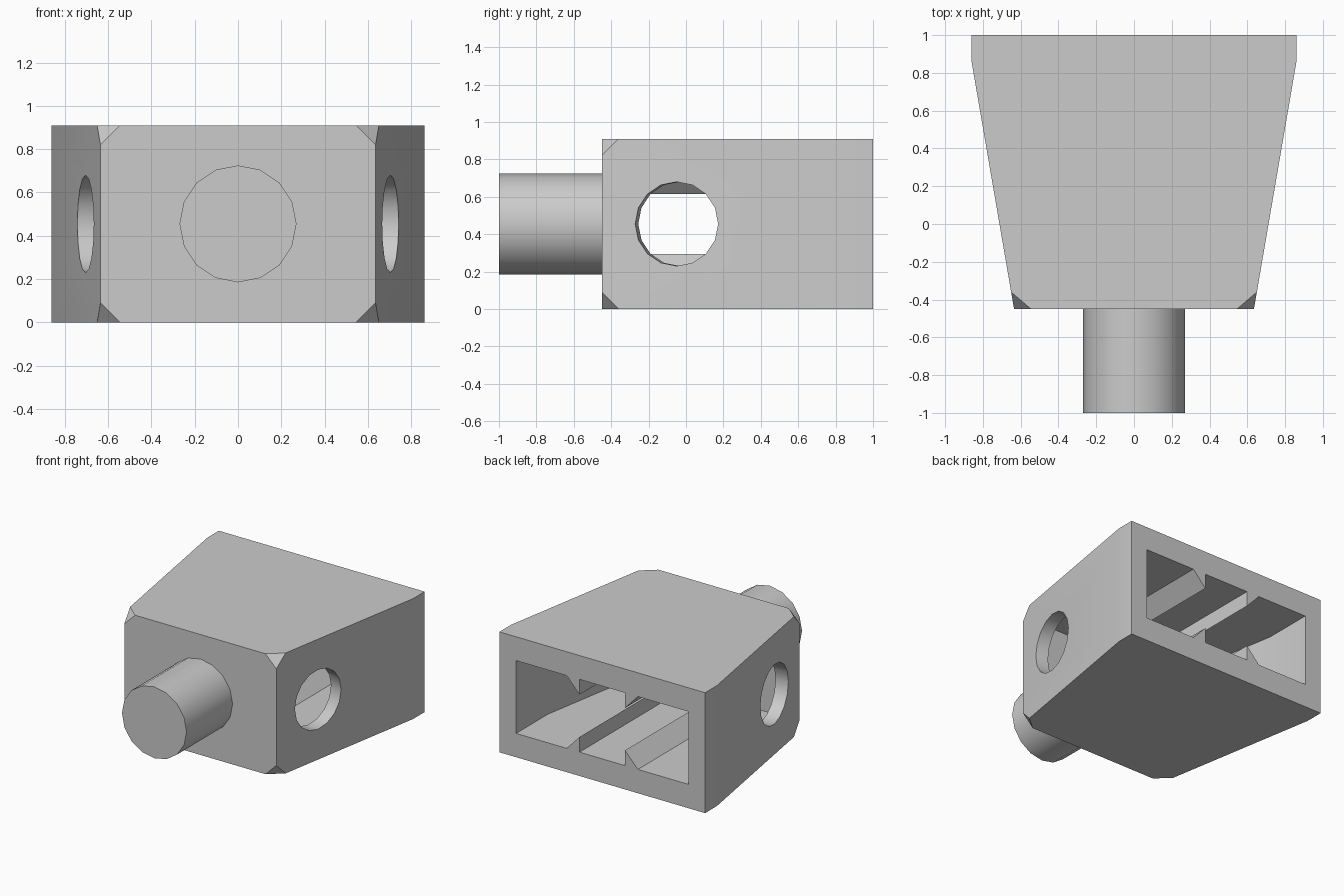
import bpy, bmesh, math
from mathutils import Vector, Matrix

cube = bpy.data.objects.get("Cube")
if cube:
    bpy.data.objects.remove(cube, do_unlink=True)

HEIGHT = 0.91
MID = HEIGHT / 2
BACK, FRONT, BEND = 1.0, -0.45, 0.86
WIDE, NARROW = 0.86, 0.635
TAPER = math.atan2(WIDE - NARROW, BEND - FRONT)
FLOOR, CEILING = 0.18, 0.73

grey = bpy.data.materials.new("plain grey")
grey.use_nodes = True
colour = (0.6, 0.6, 0.6, 1)
grey.diffuse_color = colour
grey.node_tree.nodes["Principled BSDF"].inputs["Base Color"].default_value = colour


def finish(bm, name):
    bmesh.ops.recalc_face_normals(bm, faces=bm.faces)
    mesh = bpy.data.meshes.new(name)
    bm.to_mesh(mesh)
    bm.free()
    mesh.materials.append(grey)
    obj = bpy.data.objects.new(name, mesh)
    bpy.context.collection.objects.link(obj)
    return obj


def prism(points, offset):
    bm = bmesh.new()
    face = bm.faces.new([bm.verts.new(p) for p in points])
    ext = bmesh.ops.extrude_face_region(bm, geom=[face])
    bmesh.ops.translate(bm, vec=offset,
                        verts=[v for v in ext["geom"] if isinstance(v, bmesh.types.BMVert)])
    # close the starting side if the extrusion removed it
    edges = [e for e in bm.edges if e.is_boundary]
    if edges:
        bmesh.ops.holes_fill(bm, edges=edges, sides=0)
    return bm


def cylinder(name, radius, start, end):
    bm = bmesh.new()
    axis = Vector(end) - Vector(start)
    # a corner of the sixteen-sided section points straight up
    z = axis.normalized()
    x = Vector((0, 0, 1))
    y = z.cross(x)
    turn = Matrix((x, y, z)).transposed().to_4x4()
    place = Matrix.Translation((Vector(start) + Vector(end)) / 2) @ turn
    bmesh.ops.create_cone(bm, cap_ends=True, segments=16, radius1=radius,
                          radius2=radius, depth=axis.length, matrix=place)
    return finish(bm, name)


def subtract(target, cutter):
    mod = target.modifiers.new("cut", "BOOLEAN")
    mod.operation = "DIFFERENCE"
    mod.solver = "EXACT"
    mod.object = cutter
    bpy.context.view_layer.objects.active = target
    bpy.ops.object.modifier_apply(modifier=mod.name)
    bpy.data.objects.remove(cutter, do_unlink=True)


def plan(half, z):
    right = [Vector((x, y, z)) for x, y in half]
    return right + [Vector((-p.x, p.y, z)) for p in reversed(right)]


# Tapered housing with its four front corners cut off
bm = prism(plan([(NARROW, FRONT), (WIDE, BEND), (WIDE, BACK)], 0), (0, 0, HEIGHT))
cut = 0.09
for sx in (-1, 1):
    for z, inward in ((0, 1), (HEIGHT, -1)):
        a = Vector((sx * (NARROW - cut), FRONT, z))
        b = Vector((sx * (NARROW + cut * math.tan(TAPER)), FRONT + cut, z))
        c = Vector((sx * NARROW, FRONT, z + inward * cut))
        normal = (b - a).cross(c - a).normalized()
        if normal.dot(Vector((sx * NARROW, FRONT, z)) - a) < 0:
            normal.negate()
        bmesh.ops.bisect_plane(bm, geom=bm.verts[:] + bm.edges[:] + bm.faces[:],
                               plane_co=a, plane_no=normal, clear_outer=True)
        bmesh.ops.holes_fill(bm, edges=[e for e in bm.edges if e.is_boundary], sides=0)
housing = finish(bm, "housing")

# Hollow open at the back, with four wedge rails left standing in it
inner, inner_bend, inner_front = 0.72, 0.62, -0.27
inner_narrow = inner - (inner_bend - inner_front) * math.tan(TAPER)
cavity = finish(prism(plan([(inner_narrow, inner_front), (inner, inner_bend),
                            (inner, BACK + 0.1)], FLOOR),
                      (0, 0, CEILING - FLOOR)), "cavity_cutter")
for sx in (-1, 1):
    for base, up in ((FLOOR, 1), (CEILING, -1)):
        low = base - up * 0.05
        section = [(0.19, low), (0.19, base + up * 0.115), (0.298, base), (0.298, low)]
        rail = finish(prism([(sx * x, -0.5, z) for x, z in section], (0, 2, 0)), "rail")
        subtract(cavity, rail)
subtract(housing, cavity)

# Round hole square to each sloping side
for sx in (-1, 1):
    centre = Vector((sx * 0.704, -0.05, MID))
    out = Vector((sx * math.cos(TAPER), -math.sin(TAPER), 0))
    hole = cylinder("hole_cutter", 0.225, centre - out * 0.16, centre + out * 0.2)
    subtract(housing, hole)

# Round peg at the front
peg = cylinder("front_peg", 0.27, (0, -1, MID), (0, FRONT + 0.05, MID))

# Smooth the round surfaces, keep the corners crisp
bpy.ops.object.select_all(action="DESELECT")
for obj in (housing, peg):
    obj.select_set(True)
bpy.context.view_layer.objects.active = housing
bpy.ops.object.shade_smooth_by_angle(angle=math.radians(30))
